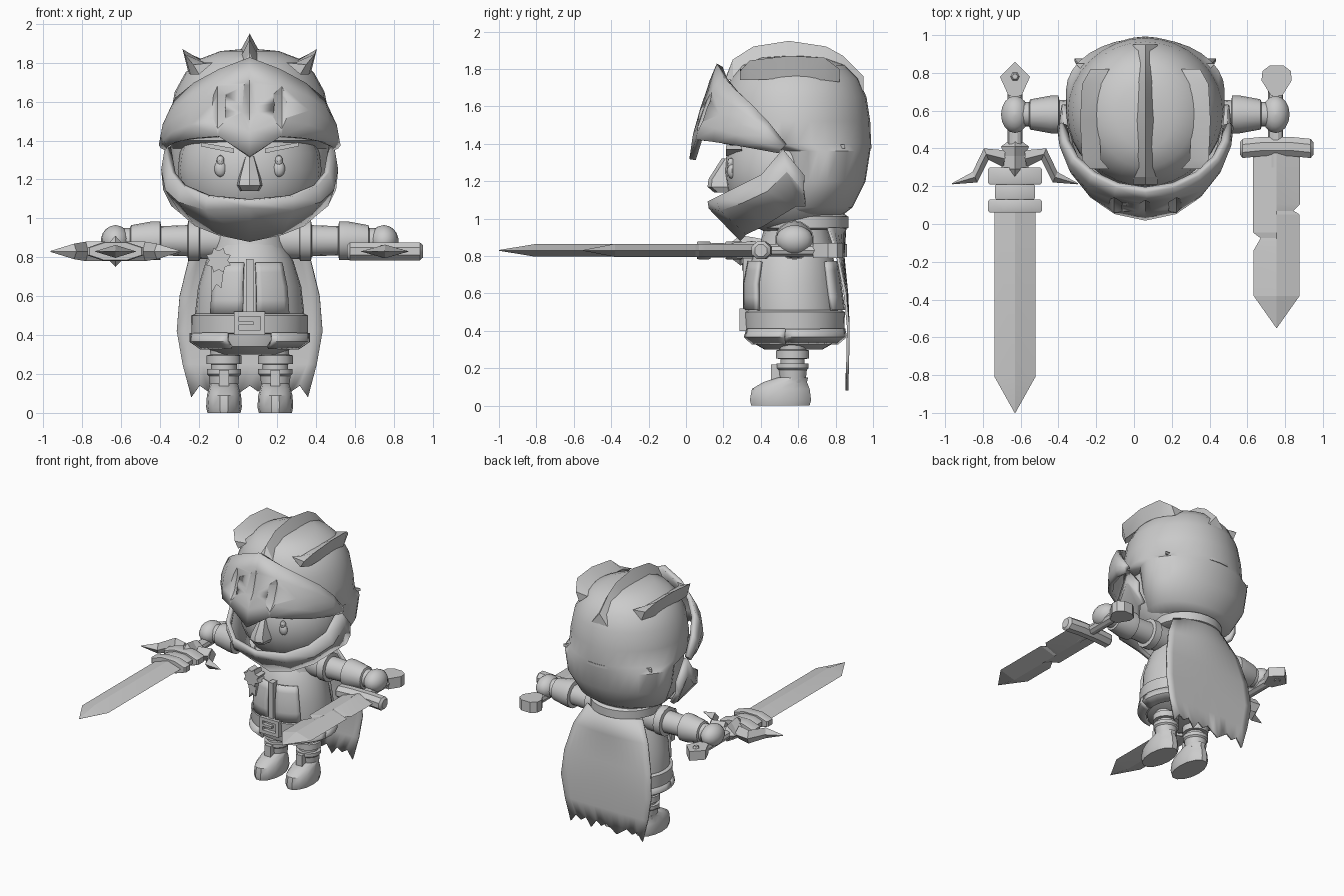
import bpy, bmesh, math
from math import sin, cos, pi, radians

if "Cube" in bpy.data.objects:
    bpy.data.objects.remove(bpy.data.objects["Cube"])

SHIFT = 0.06  # body axis; all parts below are measured from it
grey = bpy.data.materials.new("plain grey")
grey.diffuse_color = (0.6, 0.6, 0.6, 1)
grey.use_nodes = True
grey.node_tree.nodes["Principled BSDF"].inputs["Base Color"].default_value = grey.diffuse_color


def make(name, verts, faces, thick=0, angle=32):
    me = bpy.data.meshes.new(name)
    me.from_pydata([(x + SHIFT, y, z) for x, y, z in verts], [], faces)
    bm = bmesh.new()
    bm.from_mesh(me)
    bmesh.ops.recalc_face_normals(bm, faces=bm.faces)
    bm.to_mesh(me)
    bm.free()
    me.materials.append(grey)
    ob = bpy.data.objects.new(name, me)
    bpy.context.collection.objects.link(ob)
    bpy.ops.object.select_all(action='DESELECT')
    ob.select_set(True)
    bpy.context.view_layer.objects.active = ob
    bpy.ops.object.shade_smooth_by_angle(angle=radians(angle))
    if thick:
        m = ob.modifiers.new("thickness", 'SOLIDIFY')
        m.thickness, m.offset = thick, 0
    return ob


def loft(name, rings, closed=True, thick=0, angle=32):
    n = len(rings[0])
    faces = []
    for i in range(len(rings) - 1):
        for j in range(n if closed else n - 1):
            k = (j + 1) % n
            faces.append((i * n + j, i * n + k, (i + 1) * n + k, (i + 1) * n + j))
    if closed:
        faces += [tuple(range(n)), tuple((len(rings) - 1) * n + j for j in range(n))]
    return make(name, [p for r in rings for p in r], faces, thick, angle)


def circ(axis, c, r1, r2=None, n=16, a0=0.0, a1=2 * pi):
    r2 = r2 or r1
    step = (a1 - a0) / (n if a1 - a0 > 6.28 else n - 1)
    out = []
    for i in range(n):
        u, v = r1 * cos(a0 + i * step), r2 * sin(a0 + i * step)
        d = {'x': (0, u, v), 'y': (u, 0, v), 'z': (u, v, 0)}[axis]
        out.append(tuple(p + q for p, q in zip(c, d)))
    return out


def ball(name, c, r, n=16, m=9):
    angs = [-pi / 2 + 0.06 + (pi - 0.12) * i / m for i in range(m + 1)]
    return loft(name, [circ('z', (c[0], c[1], c[2] + r[2] * sin(a)), r[0] * cos(a), r[1] * cos(a), n)
                       for a in angs])


def prism(name, pts, lo, hi, axis='z'):
    f = (lambda a, b, h: (a, b, h)) if axis == 'z' else (lambda a, b, h: (a, h, b))
    return loft(name, [[f(a, b, h) for a, b in pts] for h in (lo, hi)])


def box(name, x0, x1, y0, y1, z0, z1):
    return prism(name, [(x0, y0), (x1, y0), (x1, y1), (x0, y1)], z0, z1)


def interp(table, z):
    for a, b in zip(table, table[1:]):
        if a[0] <= z <= b[0]:
            f = (z - a[0]) / (b[0] - a[0])
            return [p + (q - p) * f for p, q in zip(a, b)]
    return list(table[-1])


# Helmet dome: z, half width, front y, back y
DOME = [(1.02, .25, .42, .84), (1.06, .33, .44, .89), (1.2, .40, .45, .96), (1.36, .42, .43, .985),
        (1.40, .42, .2, .99), (1.52, .41, .19, .985), (1.65, .385, .2, .965), (1.75, .33, .24, .92),
        (1.82, .255, .3, .85), (1.86, .15, .4, .74), (1.87, .04, .52, .62)]
loft("helmet_dome", [circ('z', (0, (f + b) / 2, z), w, (b - f) / 2, 32) for z, w, f, b in DOME], angle=40)
prism("helmet_back_ledge", [(-.37, .85)] + circ('z', (0, .59), .36, .403, 13, radians(150), radians(30))
      + [(.37, .85), (0, .8)], 1.375, 1.395)

# Crests on the helmet
CREST = [(.21, 1.74, 1.75), (.25, 1.74, 1.85), (.36, 1.79, 1.92), (.55, 1.83, 1.95), (.75, 1.8, 1.92),
         (.84, 1.75, 1.87), (.95, 1.68, 1.76)]
loft("top_crest", [[(-.065, y, b), (.065, y, b), (0, y, t)] for y, b, t in CREST])
for s in (-1, 1):
    loft("side_crest", [[(s * (x - .1), y, b + .03), (s * (x - .03), y, b - .03), (s * x, y, t)] for y, x, b, t in
                        [(.29, .29, 1.77, 1.79), (.34, .335, 1.77, 1.845), (.55, .345, 1.78, 1.87),
                         (.74, .335, 1.77, 1.86), (.82, .29, 1.76, 1.8)]])

# Visor: angle, bottom z, then x, y, z of the top edge
VISOR = [(0, 1.315, 0, .18, 1.82), (22, 1.42, .15, .205, 1.76), (42, 1.41, .275, .265, 1.69),
         (60, 1.395, .37, .35, 1.61), (78, 1.375, .415, .44, 1.51), (90, 1.36, .43, .53, 1.39)]
rows = []
for k in range(5):
    f = k / 4
    half = []
    for t, zb, xt, yt, zt in VISOR:
        a = radians(t)
        bulge = .025 * sin(pi * f)
        x = (.42 * sin(a)) * (1 - f) + xt * f + bulge * sin(a)
        y = (.5 - .465 * cos(a)) * (1 - f) + yt * f - bulge * cos(a)
        half.append((x, y, zb + (zt - zb) * f))
    rows.append([(-x, y, z) for x, y, z in half[:0:-1]] + half)
visor = loft("visor", rows, closed=False, thick=.035)
# Grooves carved in the visor
for x, y0, y1, z0, z1 in ((0, .035, .12, 1.46, 1.77), (-.165, .05, .135, 1.45, 1.70), (.165, .05, .135, 1.45, 1.70)):
    rings = []
    for f, w in ((0, .003), (.27, .045), (.73, .045), (1, .003)):
        y, z, d = y0 + (y1 - y0) * f, z0 + (z1 - z0) * f, w * .75
        rings.append([(x - w, y, z), (x, y - d - .01, z), (x + w, y, z), (x, y + d, z)])
    cutter = loft("groove_cutter", rings)
    cutter.hide_render = True
    cutter.hide_set(True)
    b = visor.modifiers.new("groove", 'BOOLEAN')
    b.operation, b.solver, b.object = 'DIFFERENCE', 'EXACT', cutter

# Chin guard: rim, belly and lower edge
RIM = [(0, .13, 1.095), (.21, .17, 1.115), (.34, .28, 1.17), (.395, .41, 1.235), (.42, .52, 1.37), (.425, .63, 1.23)]
MID = [(0, .135, 1.06), (.22, .195, 1.05), (.355, .31, 1.09), (.42, .44, 1.15), (.44, .54, 1.25), (.43, .63, 1.15)]
LOW = [(0, .30, .89), (.16, .33, .925), (.27, .42, .97), (.34, .52, 1.03), (.39, .59, 1.07), (.39, .64, 1.07)]
loft("chin_guard", [[(-x, y, z) for x, y, z in r[:0:-1]] + r for r in (RIM, MID, LOW)], closed=False, thick=.03)

# Face
ball("face", (0, .56, 1.25), (.37, .355, .35), 24, 12)
loft("nose", [[(-w, .25, z), (-w * .8, y + .02, z), (0, y, z), (w * .8, y + .02, z), (w, .25, z)] for z, w, y in
              [(1.14, .05, .15), (1.17, .068, .115), (1.21, .06, .12), (1.32, .025, .19)]])
for s in (-1, 1):
    ball("eye", (s * .15, .245, 1.255), (.032, .025, .042), 12, 7)
    ball("eye_top", (s * .15, .24, 1.295), (.02, .02, .03), 10, 6)
    prism("brow", [(s * .08, 1.335), (s * .25, 1.37), (s * .25, 1.39), (s * .08, 1.36)], .215, .3, 'y')

# Collar and torso: z, half width, front y, back y
loft("collar", [circ('z', (0, .63, z), r, r * .95, 24) for z, r in ((.94, .22), (.95, .25), (1.01, .25), (1.03, .22))])
loft("neck", [circ('z', (0, .59, z), r, r, 16) for z, r in ((.84, .2), (.96, .17))])
TORSO = [(.30, .15, .42, .73), (.34, .24, .35, .8), (.42, .285, .33, .83), (.52, .28, .325, .83),
         (.65, .265, .325, .81), (.78, .225, .35, .79), (.86, .18, .39, .77), (.93, .13, .46, .72)]


def body_ring(z, off, n=28, a0=0.0, a1=2 * pi):
    _, w, f, b = interp(TORSO, z)
    return circ('z', (0, (f + b) / 2, z), w + off, (b - f) / 2 + off, n, a0, a1)


loft("torso", [body_ring(t[0], 0) for t in TORSO])
loft("belt", [body_ring(z, o) for z, o in ((.405, .0), (.41, .02), (.5, .02), (.51, .0))])
for a0, a1 in ((-170, -112), (-68, -10), (-10, 80), (100, 190)):
    loft("skirt_flap", [body_ring(z, o, 8, radians(a0), radians(a1)) for z, o in
                        ((.335, .02), (.37, .045), (.41, .02))], closed=False, thick=.02)
for a0, a1 in ((-133, -97), (-83, -47), (50, 130)):
    loft("vest_panel", [body_ring(z, .008, 7, radians(a0), radians(a1)) for z in (.51, .58, .65, .72, .77)],
         closed=False, thick=.025)
box("placket", -.02, .02, .305, .36, .51, .79)

# Buckle frame and prong
for x0, x1, z0, z1 in ((-.08, -.055, .4, .52), (.055, .08, .4, .52), (-.08, .08, .4, .425), (-.08, .08, .495, .52),
                       (-.06, .02, .452, .47)):
    box("buckle", x0, x1, .285, .34, z0, z1)

# Star medal with ribbon
star = [(-.16 + r * cos(i * pi / 8), .785 + r * sin(i * pi / 8)) for i in range(16) for r in [.068 if i % 2 else .048]]
prism("medal", star, .30, .38, 'y')
prism("ribbon", [(-.20, .76), (-.13, .76), (-.145, .64), (-.17, .66), (-.195, .62)], .325, .37, 'y')

# Cape: z, half width, y at middle, forward curl at the edges
CAPE = [(.1, .30, .86, 0), (.25, .345, .865, 0), (.42, .375, .868, .0), (.6, .36, .86, .01), (.8, .31, .84, .03),
        (.95, .23, .85, .09)]
rows = []
for i, (z, w, y, curl) in enumerate(CAPE):
    us = [-1 + j / 7 for j in range(15)]
    rows.append([(u * w, y - curl * u * u, z + ((-.02 if j in (0, 5, 10, 14) else .03 * (j % 2) + .01)
                                               if i == 0 else 0)) for j, u in enumerate(us)])
loft("cape", rows, closed=False, thick=.015)

for s in (-1, 1):
    # Legs and boots
    loft("leg", [circ('z', (s * .132, .57, z), r, r, 14) for z, r in
                 ((.12, .07), (.19, .078), (.2, .088), (.225, .088), (.226, .066), (.25, .066), (.251, .09),
                  (.295, .09), (.3, .07), (.38, .075))])
    loft("boot", [circ('z', (s * .132, y, z), w, l, 14) for z, y, w, l in
                  ((0, .505, .085, .16), (.03, .505, .092, .168), (.09, .507, .088, .158), (.125, .53, .078, .12),
                   (.15, .57, .072, .085))])
    box("boot_tongue", s * .132 - .025, s * .132 + .025, .455, .53, .1, .22)
    # Arms and hands
    loft("arm", [circ('x', (s * x, .58, .885), r) for x, r in
                 ((.1, .09), (.255, .095), (.26, .105), (.315, .105), (.32, .08), (.455, .075), (.46, .1),
                  (.5, .1), (.61, .08), (.615, .065), (.65, .065))])
    ball("hand", (s * .69, .58, .885), (.075, .1, .08))
    # Sword grips
    loft("grip", [circ('y', (s * .69, y, .83), .04, .035, 10) for y in (.3, .72)])


def blade(name, cx, rows):
    loft(name, [[(cx + l, y, .83), (cx, y, .83 + h), (cx + r, y, .83), (cx, y, .83 - h)] for y, l, r, h in rows],
         angle=10)


# Long sword with winged guard
LX = -.69
blade("long_blade", LX, [(.1, -.108, .108, .033), (-.81, -.108, .108, .033), (-1.0, -.002, .002, .002)])
for y0, y1, w, h in ((.06, .13, .148, .05), (.13, .21, .11, .04), (.21, .30, .148, .05)):
    loft("guard_block", [circ('y', (LX, y, .83), w * q, h * q, 8, pi / 8, 2 * pi + pi / 8)
                         for y, q in ((y0, .98), (y0 + .01, 1.05), (y1 - .01, 1.05), (y1, .98))])
for s in (-1, 1):
    loft("guard_wing", [[(LX + s * a, b, .83), (LX + s * (a + c) / 2, (b + d) / 2, .83 + h), (LX + s * c, d, .83),
                         (LX + s * (a + c) / 2, (b + d) / 2, .83 - h)] for a, b, c, d, h in
                        ((.05, .39, .06, .3, .05), (.165, .40, .14, .34, .05), (.225, .275, .2, .22, .04),
                         (.335, .215, .33, .21, .003))], angle=10)
loft("guard_gem", [[(LX + w, y, .83), (LX, y, .83 + h), (LX - w, y, .83), (LX, y, .83 - h)] for y, w, h in
                   ((.2, .004, .01), (.29, .075, .08), (.36, .05, .07), (.41, .075, .06), (.46, .004, .01))], angle=10)
prism("long_pommel", [(LX + a, b) for a, b in ((-.035, .68), (.035, .68), (.08, .78), (.0, .86), (-.08, .78))], .795, .865)
loft("pommel_gem", [circ('z', (LX, .78, z), r, r, 6) for z, r in ((.79, .02), (.83, .045), (.88, .015))])

# Notched short sword
SX = .695
blade("short_blade", SX, [(.4, -.125, .125, .035), (.105, -.125, .125, .035), (.07, -.125, .09, .035),
                          (.05, -.125, .122, .035), (-.045, -.125, .122, .035), (-.075, -.085, .122, .035),
                          (-.14, -.122, .122, .035), (-.38, -.122, .122, .035), (-.55, -.002, .002, .002)])
loft("short_guard", [circ('x', (SX + x, y, .83), ry, rz, 8, pi / 8, 2 * pi + pi / 8) for x, y, ry, rz in
                     ((-.195, .4, .035, .035), (-.18, .4, .055, .05), (-.08, .41, .055, .05), (.08, .41, .055, .05),
                      (.18, .4, .055, .05), (.195, .4, .035, .035))])
prism("short_pommel", [(SX + a, b) for a, b in ((-.03, .68), (.03, .68), (.08, .76), (.075, .81), (.035, .84),
                                                (-.035, .84), (-.075, .81), (-.08, .76))], .79, .87)
